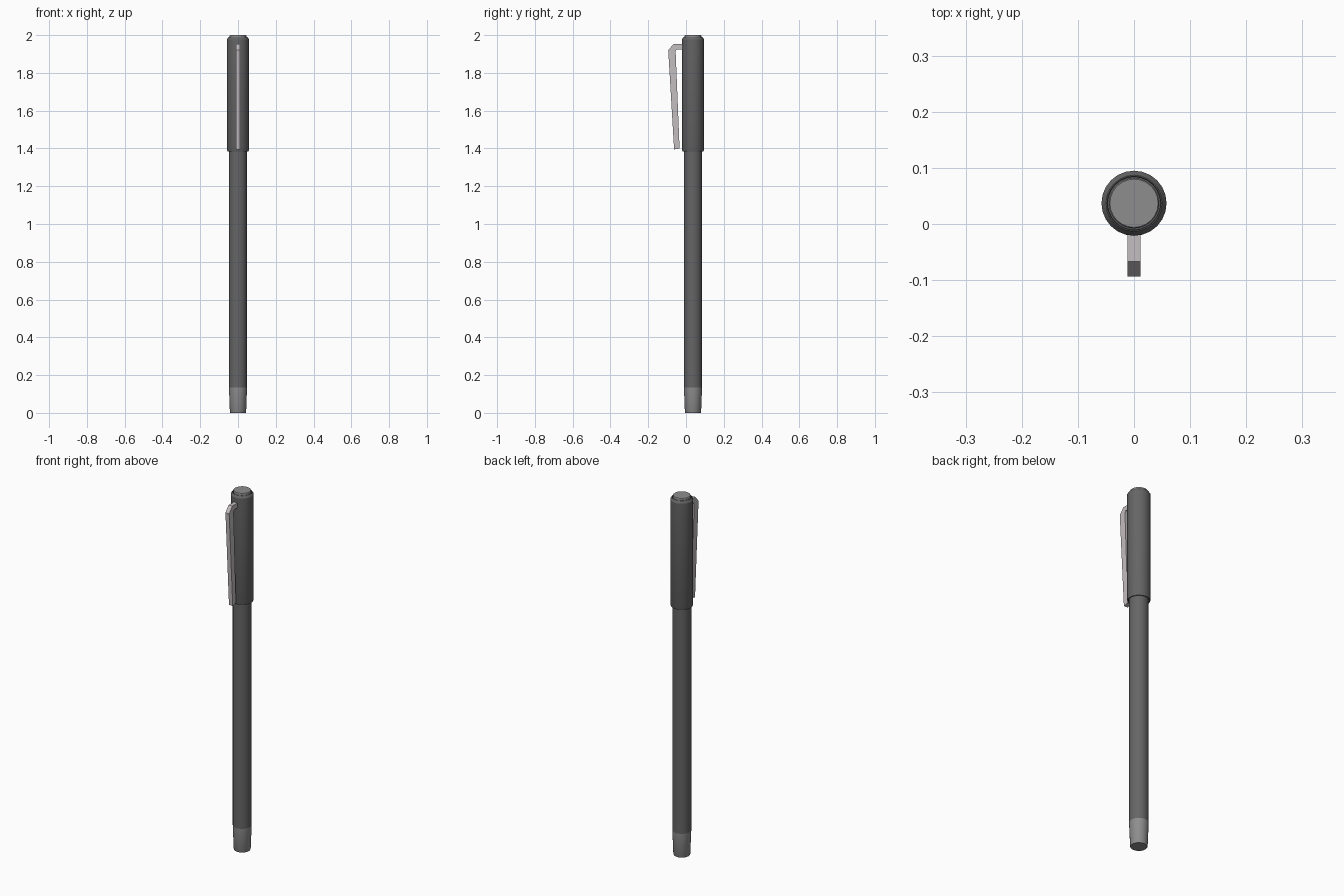
import bpy, bmesh, math

if "Cube" in bpy.data.objects:
    bpy.data.objects.remove(bpy.data.objects["Cube"])

AXIS_Y = 0.037   # the barrel sits behind the origin because the clip projects forward
SIDES = 24


def material(name, rgb):
    m = bpy.data.materials.new(name)
    m.diffuse_color = (*rgb, 1)
    m.use_nodes = True
    m.node_tree.nodes["Principled BSDF"].inputs["Base Color"].default_value = m.diffuse_color
    return m


dark = material("dark_grey", (0.13, 0.13, 0.13))
mid = material("mid_grey", (0.27, 0.27, 0.27))
pale = material("pale_metal", (0.55, 0.51, 0.52))


def finish(name, bm, mat):
    bmesh.ops.recalc_face_normals(bm, faces=bm.faces)
    mesh = bpy.data.meshes.new(name)
    bm.to_mesh(mesh)
    bm.free()
    mesh.materials.append(mat)
    obj = bpy.data.objects.new(name, mesh)
    bpy.context.collection.objects.link(obj)
    return obj


def lathe(name, profile, mat):
    """Revolve (radius, z) points about the pen axis; a radius of 0 closes the end."""
    bm = bmesh.new()
    verts = [bm.verts.new((r, AXIS_Y, z)) for r, z in profile]
    edges = [bm.edges.new(pair) for pair in zip(verts, verts[1:])]
    bmesh.ops.spin(bm, geom=verts + edges, cent=(0, AXIS_Y, 0), axis=(0, 0, 1),
                   angle=math.tau, steps=SIDES, use_merge=True)
    bmesh.ops.remove_doubles(bm, verts=bm.verts, dist=1e-5)
    obj = finish(name, bm, mat)
    bpy.ops.object.select_all(action='DESELECT')
    bpy.context.view_layer.objects.active = obj
    obj.select_set(True)
    bpy.ops.object.shade_smooth_by_angle(angle=math.radians(25))
    return obj


# Tapered end plug
lathe("end_plug", [(0, 0), (0.041, 0), (0.043, 0.004), (0.048, 0.135)], mid)

# Long barrel, running up inside the cap
lathe("barrel", [(0.048, 0.135), (0.048, 1.41)], dark)

# Cap with bevelled rims, a lip underneath and a recess for the button
lathe("cap", [(0.048, 1.41), (0.051, 1.385), (0.055, 1.385), (0.058, 1.393),
              (0.058, 1.978), (0.050, 1.990), (0.048, 1.990), (0.047, 1.975),
              (0, 1.975)], dark)

# Button set in the top of the cap
lathe("top_button", [(0.045, 1.975), (0.045, 1.997), (0.043, 2.0), (0, 2.0)], mid)

# Bent clip: side profile (y, z) extruded across x
clip_profile = [(-0.019, 1.952), (-0.067, 1.952), (-0.094, 1.920), (-0.063, 1.395),
                (-0.034, 1.400), (-0.055, 1.915), (-0.049, 1.925), (-0.019, 1.925)]
half_width = 0.0115
bm = bmesh.new()
face = bm.faces.new([bm.verts.new((-half_width, y, z)) for y, z in clip_profile])
extruded = bmesh.ops.extrude_face_region(bm, geom=[face], use_keep_orig=True)
bmesh.ops.translate(bm, vec=(2 * half_width, 0, 0),
                    verts=[g for g in extruded["geom"] if isinstance(g, bmesh.types.BMVert)])
finish("pocket_clip", bm, pale)
